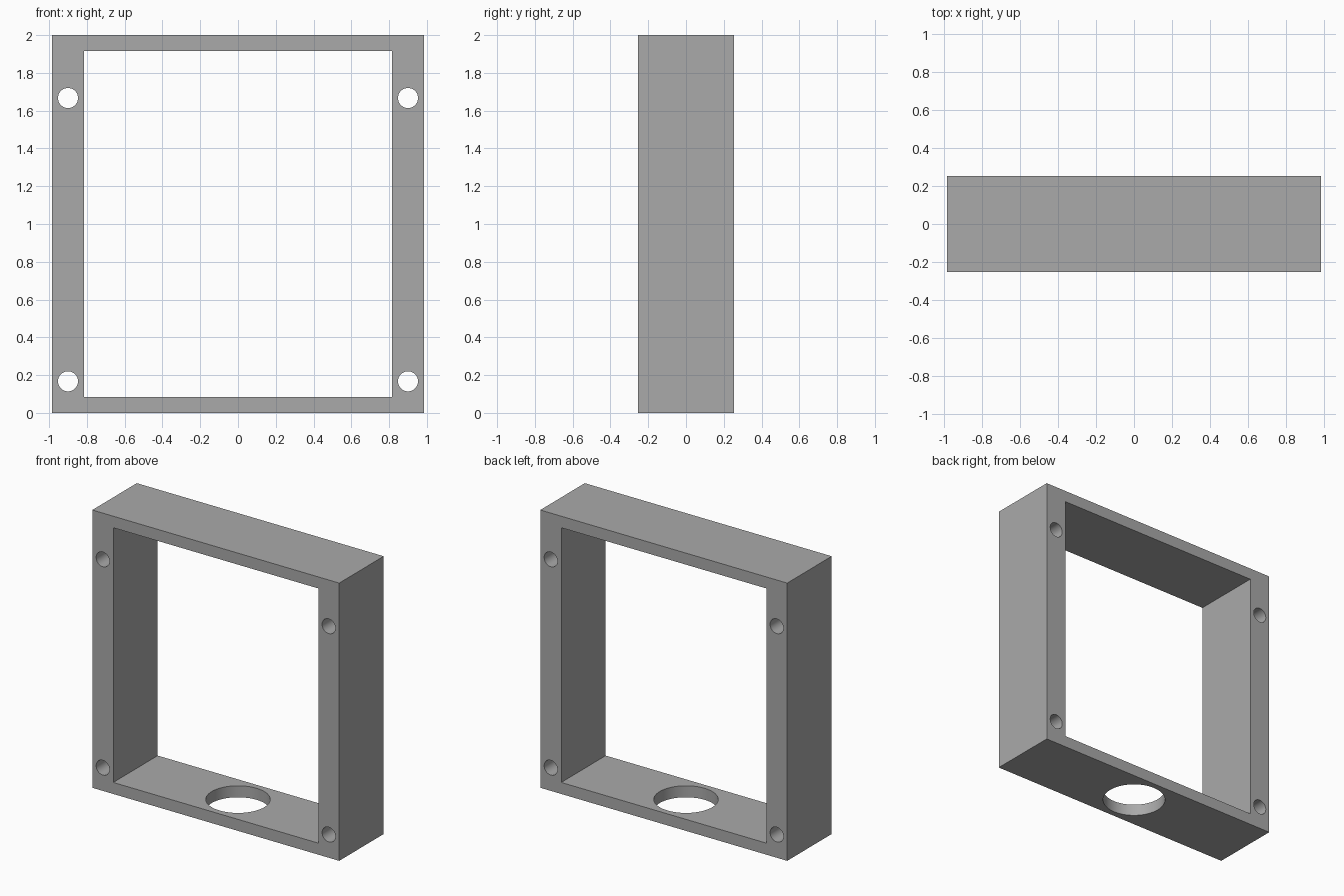
import bpy
import math

default = bpy.data.objects.get("Cube")
if default:
    bpy.data.objects.remove(default, do_unlink=True)

WIDTH, DEPTH, HEIGHT = 1.967, 0.506, 2.0
OPEN_W, WALL = 1.633, 0.083

grey = bpy.data.materials.new("plain grey")
grey.use_nodes = True
colour = (0.4, 0.4, 0.4, 1)
grey.diffuse_color = colour
grey.node_tree.nodes["Principled BSDF"].inputs["Base Color"].default_value = colour


def box(name, size):
    bpy.ops.mesh.primitive_cube_add(size=1, location=(0, 0, HEIGHT / 2))
    ob = bpy.context.object
    ob.name = name
    ob.scale = size
    bpy.ops.object.transform_apply(location=False, rotation=False, scale=True)
    ob.data.materials.append(grey)
    return ob


def drill(name, radius, length, location, tilt=0):
    bpy.ops.mesh.primitive_cylinder_add(vertices=64, radius=radius, depth=length,
                                        location=location, rotation=(tilt, 0, 0))
    ob = bpy.context.object
    ob.name = name
    ob.data.materials.append(grey)
    return ob


# Rectangular frame body
frame = box("frame", (WIDTH, DEPTH, HEIGHT))

# Central opening, four screw holes, and the round port in the floor
cutters = [box("opening_cutter", (OPEN_W, DEPTH * 2, HEIGHT - 2 * WALL))]
for side, x in (("left", 0.9), ("right", -0.9)):
    for level, z in (("lower", 0.167), ("upper", 1.667)):
        cutters.append(drill(f"{level}_{side}_screw_hole_cutter", 0.053, DEPTH * 2,
                             (x, 0, z), math.pi / 2))
cutters.append(drill("floor_port_cutter", 0.21, WALL * 4, (0, 0, WALL / 2)))

for cutter in cutters:
    cut = frame.modifiers.new(cutter.name, 'BOOLEAN')
    cut.operation = 'DIFFERENCE'
    cut.solver = 'EXACT'
    cut.object = cutter

# Apply the cuts and discard the cutters
bpy.ops.object.select_all(action='DESELECT')
frame.select_set(True)
bpy.context.view_layer.objects.active = frame
for name in [m.name for m in frame.modifiers]:
    bpy.ops.object.modifier_apply(modifier=name)
for cutter in cutters:
    bpy.data.objects.remove(cutter, do_unlink=True)

# Smooth hole walls with crisp edges
bpy.ops.object.shade_smooth_by_angle(angle=math.radians(30))
